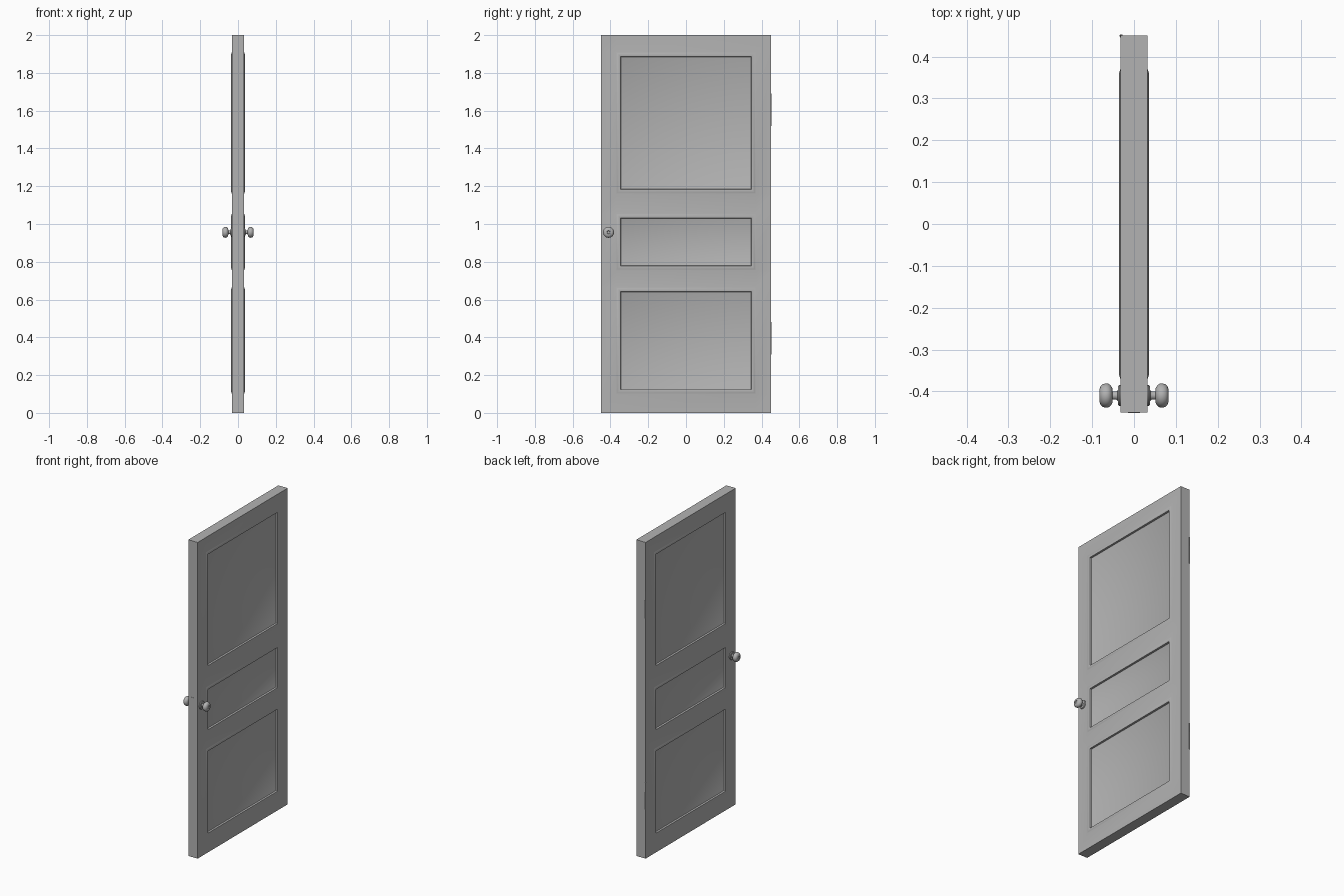
import bpy, bmesh, math
from mathutils import Matrix

if "Cube" in bpy.data.objects:
    bpy.data.objects.remove(bpy.data.objects["Cube"])

HX, HY, H = 0.0325, 0.45, 2.0          # half thickness, half width, height
PY = 0.37                               # panel opening half width
PANELS = [(0.10, 0.665), (0.755, 1.055), (1.16, 1.91)]
# moulding profile: inset from opening edge, x distance from centre
PROFILE = [(0, HX), (0.006, 0.0348), (0.012, 0.0362), (0.018, 0.0362),
           (0.023, 0.0345), (0.025, 0.024), (0.027, 0.023)]

grey = bpy.data.materials.new("grey")
grey.diffuse_color = (0.45, 0.45, 0.45, 1)
grey.use_nodes = True
grey.node_tree.nodes["Principled BSDF"].inputs["Base Color"].default_value = grey.diffuse_color


def finish(name, bm, smooth=False):
    bmesh.ops.remove_doubles(bm, verts=bm.verts, dist=1e-5)
    bmesh.ops.recalc_face_normals(bm, faces=bm.faces)
    me = bpy.data.meshes.new(name)
    bm.to_mesh(me)
    bm.free()
    me.materials.append(grey)
    ob = bpy.data.objects.new(name, me)
    bpy.context.collection.objects.link(ob)
    if smooth:
        bpy.ops.object.select_all(action='DESELECT')
        ob.select_set(True)
        bpy.context.view_layer.objects.active = ob
        bpy.ops.object.shade_smooth_by_angle(angle=math.radians(35))
    return ob


def box(name, lo, hi):
    bm = bmesh.new()
    bmesh.ops.create_cube(bm, size=1)
    for v in bm.verts:
        v.co = [lo[i] + (v.co[i] + 0.5) * (hi[i] - lo[i]) for i in range(3)]
    return finish(name, bm)


# Door slab: grid of stiles and rails with moulded panels on both faces
bm = bmesh.new()


def face(*pts):
    bm.faces.new([bm.verts.new(p) for p in pts])


def rect(x, y0, y1, z0, z1):
    return [(x, y0, z0), (x, y1, z0), (x, y1, z1), (x, y0, z1)]


ys = [-HY, -PY, PY, HY]
zs = [0] + [z for p in PANELS for z in p] + [H]
for s in (-1, 1):
    for z0, z1 in zip(zs, zs[1:]):
        for y0, y1 in zip(ys, ys[1:]):
            if y0 == -PY and (z0, z1) in PANELS:
                loops = [rect(s * x, y0 + d, y1 - d, z0 + d, z1 - d) for d, x in PROFILE]
                for a, b in zip(loops, loops[1:]):
                    for i in range(4):
                        j = (i + 1) % 4
                        face(a[i], a[j], b[j], b[i])
                face(*loops[-1])
            else:
                face(*rect(s * HX, y0, y1, z0, z1))
# Slab edges
for z0, z1 in zip(zs, zs[1:]):
    for y in (-HY, HY):
        face((-HX, y, z0), (HX, y, z0), (HX, y, z1), (-HX, y, z1))
for y0, y1 in zip(ys, ys[1:]):
    for z in (0, H):
        face((-HX, y0, z), (HX, y0, z), (HX, y1, z), (-HX, y1, z))
finish("door_slab", bm, True)

# Door knobs: lathe of (radius, distance from door centre), with rosette and neck
KNOB = [(0, 0.03), (0.025, 0.03), (0.025, 0.035), (0.022, 0.038), (0.012, 0.039),
        (0.010, 0.042), (0.010, 0.051), (0.018, 0.052), (0.025, 0.056), (0.0285, 0.062),
        (0.029, 0.068), (0.027, 0.075), (0.022, 0.080), (0.014, 0.083),
        (0.009, 0.0825), (0.007, 0.079), (0, 0.079)]
for s, side in ((-1, "left"), (1, "right")):
    bm = bmesh.new()
    vs = [bm.verts.new((s * x, r, 0)) for r, x in KNOB]
    es = [bm.edges.new(e) for e in zip(vs, vs[1:])]
    bmesh.ops.spin(bm, geom=vs + es, axis=(1, 0, 0), cent=(0, 0, 0),
                   angle=2 * math.pi, steps=32)
    bmesh.ops.translate(bm, vec=(0, -0.41, 0.956), verts=bm.verts)
    finish("knob_" + side, bm, True)

# Latch plate on the closing edge
box("latch_plate", (-0.014, -0.4512, 0.895), (0.014, -0.448, 1.01))

# Hinges: a knuckle with a thinner pin above it
for name, z in (("lower", 0.31), ("upper", 1.52)):
    for part, r, a, b in (("knuckle", 0.004, 0, 0.11), ("pin", 0.003, 0.11, 0.17)):
        bm = bmesh.new()
        bmesh.ops.create_cone(bm, cap_ends=True, segments=16, radius1=r, radius2=r, depth=b - a,
                              matrix=Matrix.Translation((-0.0305, 0.4495, z + (a + b) / 2)))
        finish(f"{name}_hinge_{part}", bm, True)
